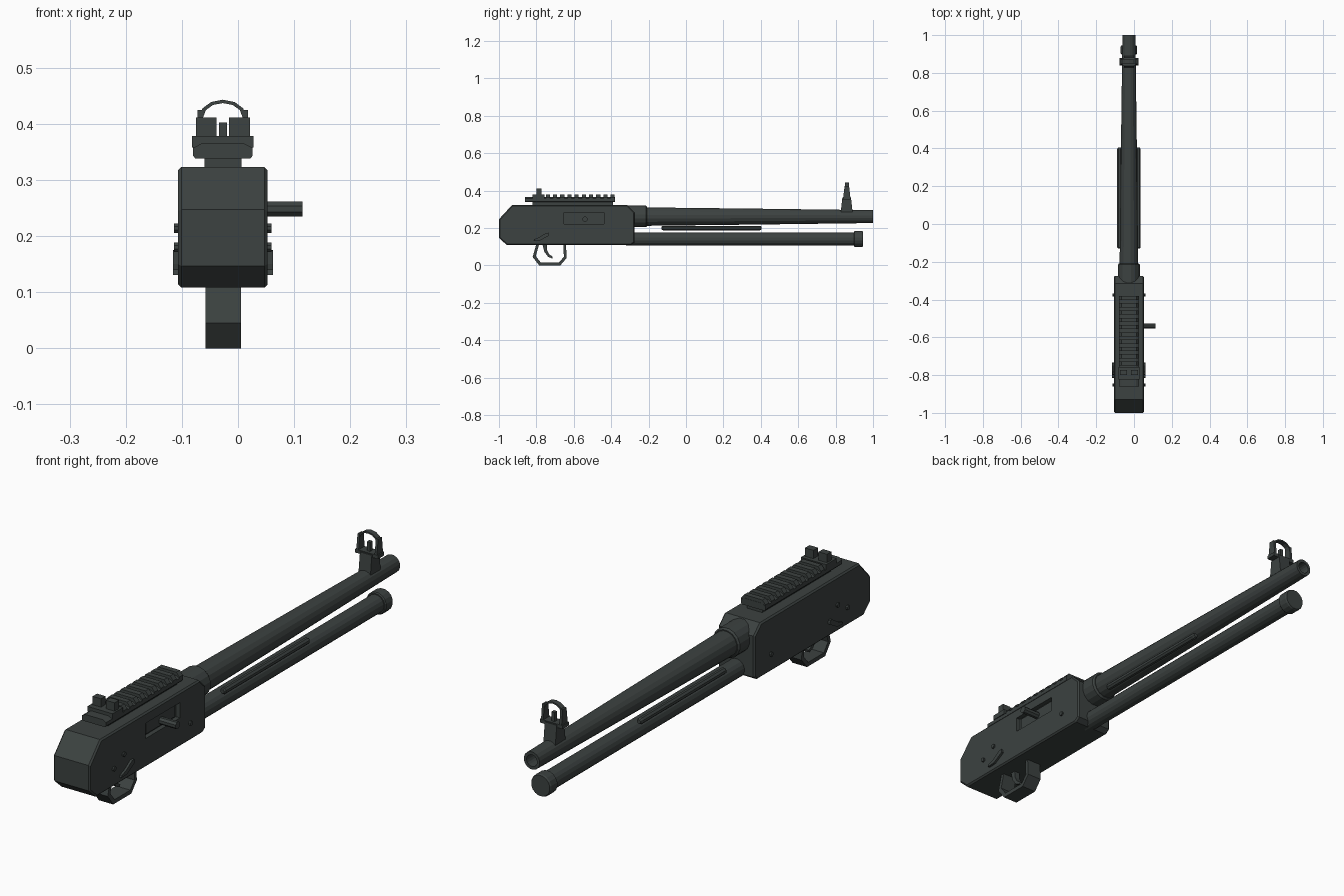
import bpy, bmesh, math
from mathutils import Vector

if "Cube" in bpy.data.objects:
    bpy.data.objects.remove(bpy.data.objects["Cube"])

CX = -0.027          # centre plane of the body
metal = bpy.data.materials.new("dark_gunmetal")
metal.diffuse_color = (0.045, 0.054, 0.052, 1)
metal.use_nodes = True
metal.node_tree.nodes["Principled BSDF"].inputs["Base Color"].default_value = metal.diffuse_color


def finish(name, bm):
    bmesh.ops.recalc_face_normals(bm, faces=bm.faces)
    me = bpy.data.meshes.new(name)
    bm.to_mesh(me)
    bm.free()
    me.materials.append(metal)
    ob = bpy.data.objects.new(name, me)
    bpy.context.collection.objects.link(ob)
    return ob


def prism(name, pts, a, b, axis='x', bevel=0):
    """Extrude a profile: (y,z) points along x, or (x,z) points along y."""
    bm = bmesh.new()
    place = (lambda p, t: (CX + t, p[0], p[1])) if axis == 'x' else (lambda p, t: (CX + p[0], t, p[1]))
    lo = [bm.verts.new(place(p, a)) for p in pts]
    hi = [bm.verts.new(place(p, b)) for p in pts]
    caps = [bm.faces.new(lo), bm.faces.new(hi)]
    n = len(pts)
    for i in range(n):
        j = (i + 1) % n
        bm.faces.new((lo[i], lo[j], hi[j], hi[i]))
    if bevel:
        edges = list({e for f in caps for e in f.edges})
        bmesh.ops.bevel(bm, geom=edges, offset=bevel, segments=1, affect='EDGES')
    return finish(name, bm)


def box(name, x, y, z):
    return prism(name, [(y[0], z[0]), (y[1], z[0]), (y[1], z[1]), (y[0], z[1])], *x)


def lathe(name, prof, z, sides=16, x=0.0, smooth=True):
    """Revolve (y, radius) points around a lengthwise axis at height z."""
    bm = bmesh.new()
    rings = []
    for y, r in prof:
        rings.append([bm.verts.new((CX + x + r * math.cos(t), y, z + r * math.sin(t)))
                      for t in (2 * math.pi * (k + .5) / sides for k in range(sides))])
    for a, b in zip(rings, rings[1:]):
        for k in range(sides):
            j = (k + 1) % sides
            bm.faces.new((a[k], a[j], b[j], b[k]))
    bm.faces.new(rings[0])
    bm.faces.new(rings[-1])
    return finish(name, bm)


def disc(y, z, r, n=8):
    return [(y + r * math.cos(2 * math.pi * (k + .5) / n), z + r * math.sin(2 * math.pi * (k + .5) / n))
            for k in range(n)]


# Receiver with an ejection port cut into the right side
receiver = prism("receiver", [(-1, .147), (-.957, .108), (-.295, .108), (-.275, .122), (-.275, .285),
                              (-.315, .323), (-.93, .323), (-1, .247)], -.08, .08, bevel=.006)
cutter = box("port_cutter", (.062, .12), (-.652, -.438), (.222, .282))
mod = receiver.modifiers.new("port", 'BOOLEAN')
mod.operation, mod.solver, mod.object = 'DIFFERENCE', 'EXACT', cutter
bpy.context.view_layer.objects.active = receiver
bpy.ops.object.modifier_apply(modifier="port")
bpy.data.objects.remove(cutter)
box("bolt", (.05, .069), (-.635, -.452), (.23, .274))
prism("charging_handle", disc(-.54, .248, .0145), .05, .142)

# Barrel with open muzzle, collar, magazine tube and cap
lathe("barrel", [(-.3, .05), (-.2, .05), (.4, .043), (1, .035), (1, .023), (.9, .023)], .261)
lathe("barrel_collar", [(-.33, .059), (-.215, .059), (-.208, .053)], .262)
lathe("magazine_tube", [(-.32, .036), (.91, .036)], .141)
lathe("magazine_cap", [(.898, .04), (.902, .044), (.94, .044), (.946, .041)], .141)
for s, side in ((-1, "left"), (1, "right")):
    lathe("action_bar_" + side, [(-.13, .008), (-.124, .013), (.396, .013), (.404, .008)],
          .2, 8, s * .05)

# Pins and safety lever on both sides
for s, side in ((-1, "left"), (1, "right")):
    a, b = s * .075, s * .087
    for i, (y, z) in enumerate(((-.79, .214), (-.852, .18), (-.375, .178))):
        prism(f"pin_{side}_{i}", disc(y, z, .009), a, b)
    prism("safety_lever_" + side, [(-.815, .131), (-.78, .133), (-.732, .16), (-.735, .175),
                                   (-.748, .174), (-.785, .15), (-.812, .14)], a, s * .089)

# Trigger guard loop and trigger
outer = [(-.8, .115), (-.82, .045), (-.785, 0), (-.672, 0), (-.638, .04), (-.642, .115)]
inner = [(-.656, .115), (-.653, .046), (-.679, .016), (-.777, .016), (-.803, .05), (-.785, .115)]
prism("trigger_guard", outer + inner, -.031, .032)
prism("trigger", [(-.768, .115), (-.757, .072), (-.738, .047), (-.715, .036), (-.712, .046),
                  (-.732, .06), (-.742, .08), (-.745, .115)], -.012, .012)

# Top rail with cross teeth
box("rail_neck", (-.033, .033), (-.82, -.39), (.315, .34))
prism("rail_base", [(-.053, .343), (-.049, .338), (.049, .338), (.053, .343), (.053, .357),
                    (.038, .365), (-.038, .365), (-.053, .357)], -.86, -.38, 'y')
for i in range(10):
    y = -.392 - i * .0385
    prism(f"rail_tooth_{i}", [(-.053, .35), (.053, .35), (.053, .362), (.04, .378),
                              (-.04, .378), (-.053, .362)], y - .011, y + .011, 'y')

# Rear sight: clamp plate and two notch blocks
box("rear_sight_plate", (-.055, .055), (-.822, -.757), (.358, .378))
for s, side in ((-1, "left"), (1, "right")):
    box("rear_sight_block_" + side, sorted((s * .011, s * .048)), (-.8, -.772), (.376, .411))

# Front sight: barrel band, tapered pedestal, ears, hood and post
prism("front_sight_pedestal", [(.826, .275), (.892, .275), (.882, .362), (.836, .362)], -.026, .026)
box("front_sight_plate", (-.05, .05), (.84, .879), (.352, .366))
for s, side in ((-1, "left"), (1, "right")):
    prism("front_sight_ear_" + side, [(.84, .36), (.879, .36), (.872, .425), (.848, .425)],
          s * .035, s * .045)
box("front_sight_post", (-.007, .007), (.852, .868), (.36, .402))


def arc(rx, rz, steps):
    return [(rx * math.cos(math.pi * k / steps), .412 + rz * math.sin(math.pi * k / steps))
            for k in range(steps + 1)]


prism("front_sight_hood", arc(.042, .031, 6) + arc(.035, .025, 6)[::-1], .849, .871, 'y')
